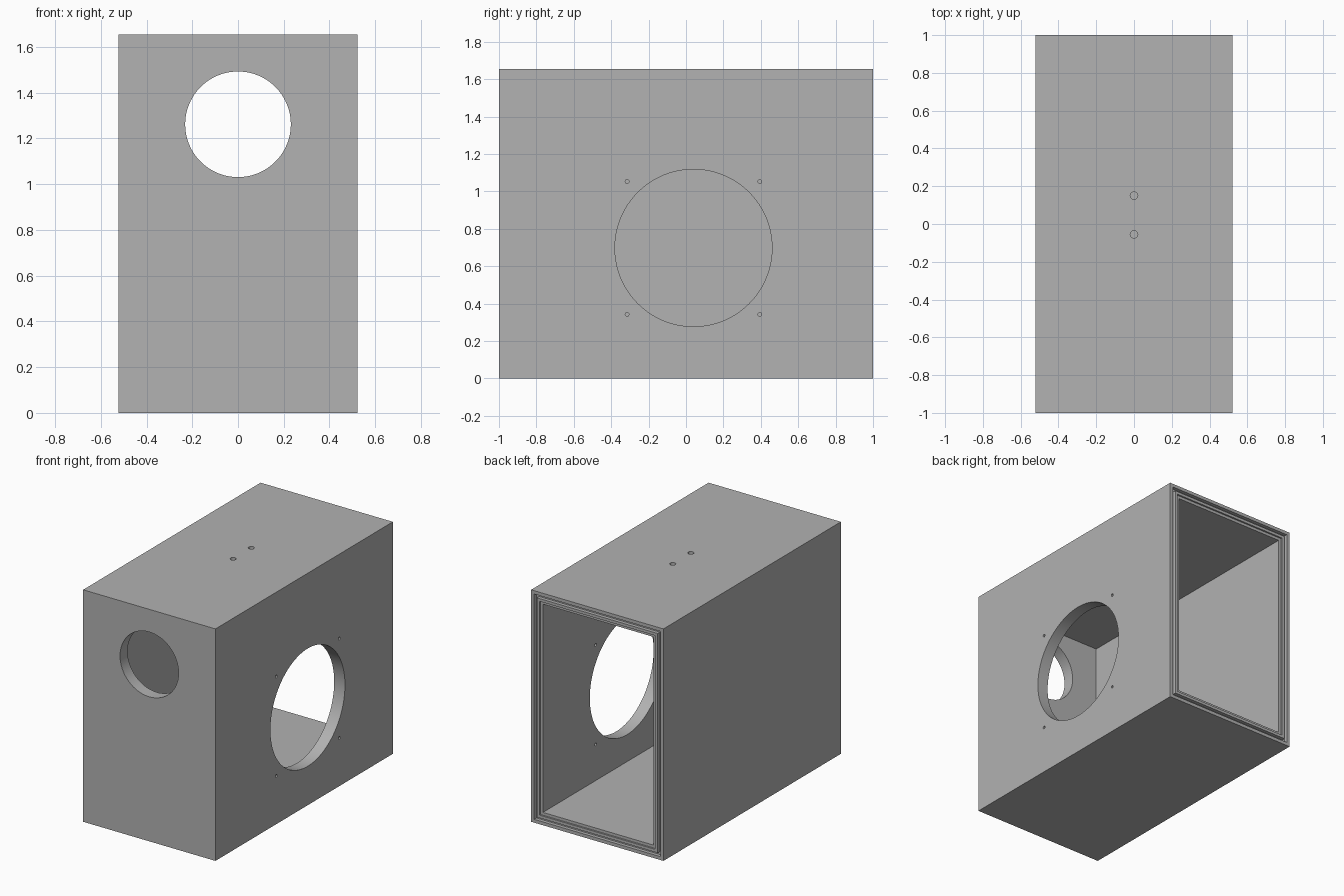
import bpy, bmesh, math
from mathutils import Vector

cube = bpy.data.objects.get("Cube")
if cube:
    bpy.data.objects.remove(cube, do_unlink=True)

HALF_X, HEIGHT, WALL = 0.522, 1.655, 0.085

grey = bpy.data.materials.new("plain grey")
grey.use_nodes = True
colour = (0.445, 0.445, 0.445, 1)
grey.diffuse_color = colour
grey.node_tree.nodes["Principled BSDF"].inputs["Base Color"].default_value = colour


def add_object(name, bm):
    bmesh.ops.recalc_face_normals(bm, faces=bm.faces)
    mesh = bpy.data.meshes.new(name)
    bm.to_mesh(mesh)
    bm.free()
    mesh.materials.append(grey)
    obj = bpy.data.objects.new(name, mesh)
    bpy.context.collection.objects.link(obj)
    return obj


def rectangle(bm, inset, y):
    x, low, high = HALF_X - inset, inset, HEIGHT - inset
    return [bm.verts.new((px, y, pz)) for px, pz in
            ((-x, low), (x, low), (x, high), (-x, high))]


# Box wall profile (inset, y): outside, seal groove, stepped lip, inside
profile = [(0, -1), (0, 1), (0.024, 1), (0.024, 0.975), (0.045, 0.975),
           (0.045, 1), (0.065, 1), (0.065, 0.988), (WALL, 0.988),
           (WALL, WALL - 1)]
bm = bmesh.new()
loops = [rectangle(bm, inset, y) for inset, y in profile]
for a, b in zip(loops, loops[1:]):
    for i in range(4):
        j = (i + 1) % 4
        bm.faces.new((a[i], a[j], b[j], b[i]))
bm.faces.new(loops[0])
bm.faces.new(loops[-1])
cabinet = add_object("cabinet", bm)


# Round holes through single walls
def drill(name, centre, radius, axis, segments):
    bm = bmesh.new()
    bmesh.ops.create_cone(bm, cap_ends=True, segments=segments, radius1=radius,
                          radius2=radius, depth=0.3)
    turn = Vector((0, 0, 1)).rotation_difference(Vector(axis)).to_matrix()
    bmesh.ops.rotate(bm, verts=bm.verts, matrix=turn)
    bmesh.ops.translate(bm, verts=bm.verts, vec=centre)
    cutter = add_object(name, bm)
    cutter.hide_render = True
    mod = cabinet.modifiers.new(name, 'BOOLEAN')
    mod.operation = 'DIFFERENCE'
    mod.solver = 'EXACT'
    mod.object = cutter
    return cutter


cutters = [drill("front_port_cutter", (0, -1, 1.262), 0.231, (0, 1, 0), 96),
           drill("side_opening_cutter", (HALF_X, 0.04, 0.698), 0.42, (1, 0, 0), 128)]
for y in (-0.315, 0.395):
    for z in (0.343, 1.053):
        cutters.append(drill("screw_hole_cutter", (HALF_X, y, z), 0.01, (1, 0, 0), 24))
for y in (-0.055, 0.15):
    cutters.append(drill("top_hole_cutter", (0, y, HEIGHT), 0.02, (0, 0, 1), 32))

# Bake the holes and discard the cutters
bpy.context.view_layer.update()
graph = bpy.context.evaluated_depsgraph_get()
baked = bpy.data.meshes.new_from_object(cabinet.evaluated_get(graph))
cabinet.modifiers.clear()
cabinet.data = baked
baked.materials.clear()
baked.materials.append(grey)
for face in baked.polygons:
    face.material_index = 0
for cutter in cutters:
    bpy.data.objects.remove(cutter, do_unlink=True)

bpy.ops.object.select_all(action='DESELECT')
cabinet.select_set(True)
bpy.context.view_layer.objects.active = cabinet
bpy.ops.object.shade_smooth_by_angle(angle=math.radians(30))
